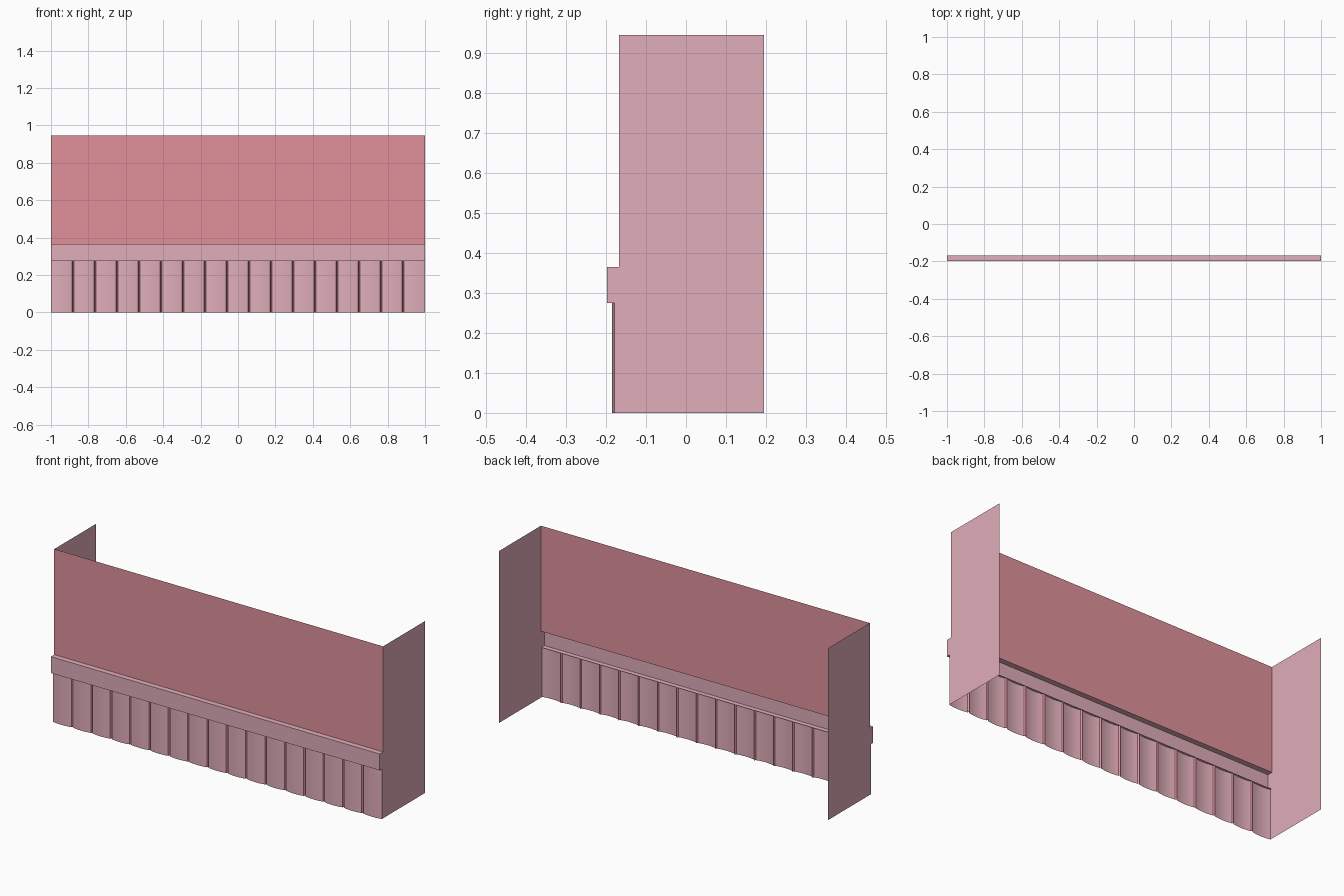
import bpy

if "Cube" in bpy.data.objects:
    bpy.data.objects.remove(bpy.data.objects["Cube"])

BACK = 0.195
TOP_Z, BAND_TOP, BAND_BOT = 0.945, 0.365, 0.275
WALL_Y, BAND_Y, SLAT_Y, SLAT_EDGE, GROOVE_Y = -0.168, -0.198, -0.185, -0.179, -0.171


def material(name, rgb):
    m = bpy.data.materials.new(name)
    m.diffuse_color = (*rgb, 1)
    m.use_nodes = True
    m.node_tree.nodes["Principled BSDF"].inputs["Base Color"].default_value = m.diffuse_color
    return m


rose = material("rose", (0.75, 0.285, 0.33))
pink = material("pale_pink", (0.75, 0.42, 0.49))


def add_mesh(name, verts, faces, mats, indices=None):
    me = bpy.data.meshes.new(name)
    me.from_pydata(verts, [], faces)
    for m in mats:
        me.materials.append(m)
    if indices:
        for p, i in zip(me.polygons, indices):
            p.material_index = i
    ob = bpy.data.objects.new(name, me)
    bpy.context.collection.objects.link(ob)
    return ob


def extrude_x(name, profile, mat):
    """Sheet swept along x from an open (y, z) profile, facing front."""
    verts = [(x, y, z) for y, z in profile for x in (-1, 1)]
    faces = [(2 * i, 2 * i + 1, 2 * i + 3, 2 * i + 2) for i in range(len(profile) - 1)]
    return add_mesh(name, verts, faces, [mat])


# Upper wall
extrude_x("upper_wall", [(WALL_Y, BAND_TOP), (WALL_Y, TOP_Z)], rose)

# Projecting band with ledges above and below
extrude_x("band", [(SLAT_EDGE + 0.008, BAND_BOT), (BAND_Y, BAND_BOT),
                   (BAND_Y, BAND_TOP), (WALL_Y, BAND_TOP)], pink)

# Skirt of 17 gently bowed slats separated by narrow grooves
N, STEPS, GAP = 17, 6, 0.005
path, groove_faces = [], set()
for k in range(N):
    x0 = -1 + 2 * k / N + (GAP if k > 0 else 0)
    x1 = -1 + 2 * (k + 1) / N - (GAP if k < N - 1 else 0)
    for s in range(STEPS + 1):
        t = s / STEPS
        bow = 1 - (2 * t - 1) ** 2
        path.append((x0 + (x1 - x0) * t, SLAT_EDGE + (SLAT_Y - SLAT_EDGE) * bow))
    if k < N - 1:
        groove_faces |= {len(path) - 1, len(path)}
        path.append((-1 + 2 * (k + 1) / N, GROOVE_Y))
verts = [(x, y, z) for x, y in path for z in (0, BAND_BOT)]
faces = [(2 * i, 2 * i + 2, 2 * i + 3, 2 * i + 1) for i in range(len(path) - 1)]
skirt = add_mesh("slatted_skirt", verts, faces, [pink, rose],
                 [1 if i in groove_faces else 0 for i in range(len(faces))])
bpy.context.view_layer.objects.active = skirt
skirt.select_set(True)
bpy.ops.object.shade_smooth_by_angle(angle=0.5)

# Side walls follow the stepped front outline
outline = [(SLAT_EDGE, 0), (BACK, 0), (BACK, TOP_Z), (WALL_Y, TOP_Z), (WALL_Y, BAND_TOP),
           (BAND_Y, BAND_TOP), (BAND_Y, BAND_BOT), (SLAT_EDGE, BAND_BOT)]
for name, x in (("left_wall", -1), ("right_wall", 1)):
    order = range(len(outline)) if x > 0 else reversed(range(len(outline)))
    add_mesh(name, [(x, y, z) for y, z in outline], [tuple(order)], [pink])
